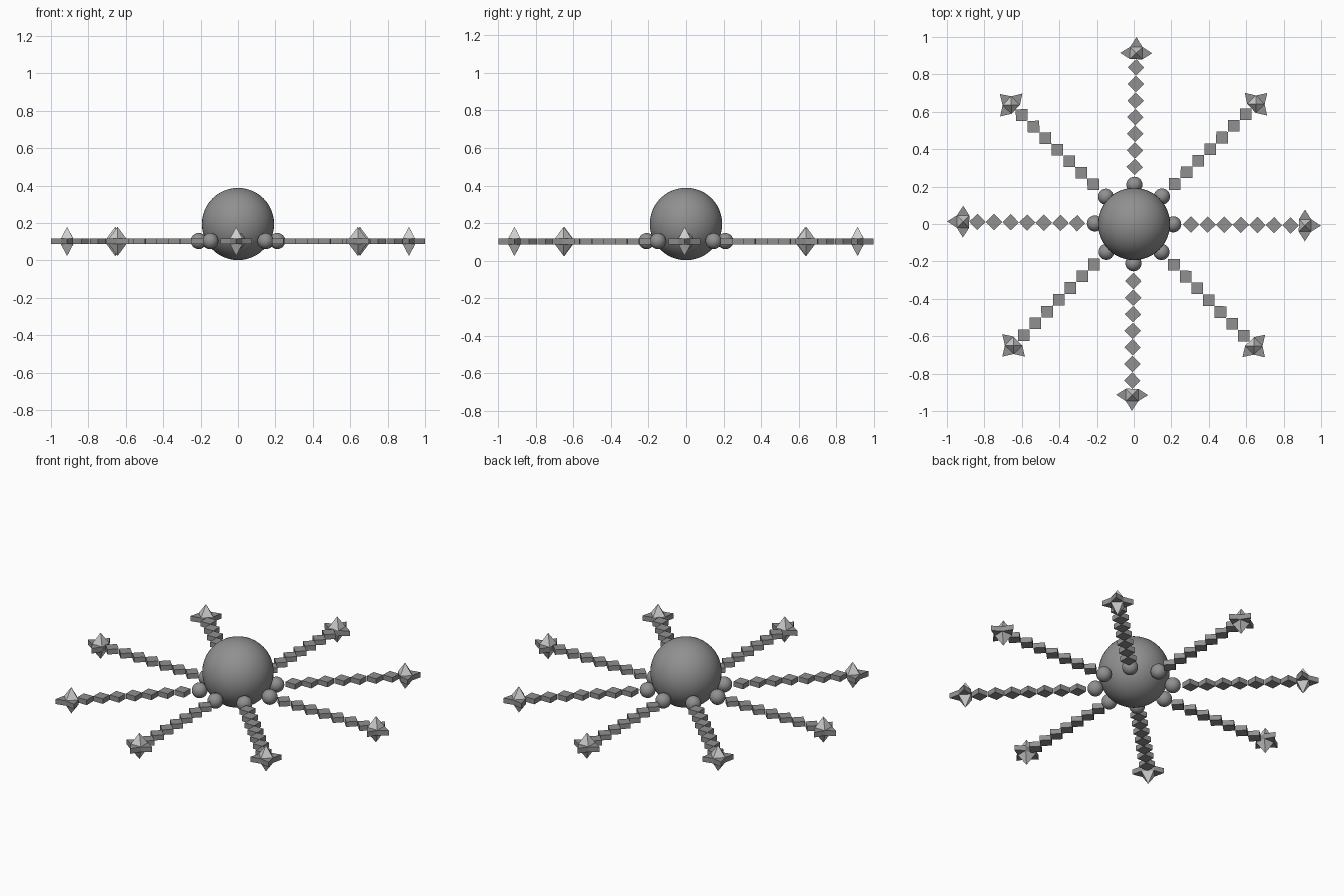
import bpy, bmesh
from math import radians, cos, sin, pi
from mathutils import Matrix, Vector

if "Cube" in bpy.data.objects:
    bpy.data.objects.remove(bpy.data.objects["Cube"], do_unlink=True)


def material(name, value):
    m = bpy.data.materials.new(name)
    m.use_nodes = True
    colour = (value, value, value, 1)
    m.diffuse_color = colour
    m.node_tree.nodes["Principled BSDF"].inputs["Base Color"].default_value = colour
    return m


GREY = material("mid grey", 0.28)
PALE = material("pale grey", 0.62)
ARM_Z = 0.102
THICK = 0.03
HALF = 0.033


def finish(bm, name, mat, smooth=False):
    bmesh.ops.recalc_face_normals(bm, faces=bm.faces)
    mesh = bpy.data.meshes.new(name)
    bm.to_mesh(mesh)
    bm.free()
    mesh.materials.append(mat)
    for p in mesh.polygons:
        p.use_smooth = smooth
    ob = bpy.data.objects.new(name, mesh)
    bpy.context.collection.objects.link(ob)
    return ob


def ball(name, radius, centre, segments):
    bm = bmesh.new()
    bmesh.ops.create_uvsphere(bm, u_segments=segments, v_segments=segments // 2,
                              radius=radius, matrix=Matrix.Translation(centre))
    finish(bm, name, GREY, True)


def chain(name, place):
    # Flat square links, touching corner to corner
    bm = bmesh.new()
    for i in range(7):
        local = (Matrix.Translation((0.305 + 0.0887 * i, 0, 0))
                 @ Matrix.Rotation(pi / 4, 4, "Z")
                 @ Matrix.Diagonal((0.062, 0.062, THICK, 1)))
        bmesh.ops.create_cube(bm, size=1, matrix=place @ local)
    finish(bm, name, GREY)


def star(name, place):
    # Square plate with three flat triangular points
    outline = [(-HALF, -HALF), (0, -0.085), (HALF, -HALF), (0.085, 0),
               (HALF, HALF), (0, 0.085), (-HALF, HALF)]
    bm = bmesh.new()
    face = bm.faces.new([bm.verts.new((x, y, -THICK / 2)) for x, y in outline])
    top = bmesh.ops.extrude_face_region(bm, geom=[face])["geom"]
    bmesh.ops.translate(bm, vec=(0, 0, THICK),
                        verts=[v for v in top if isinstance(v, bmesh.types.BMVert)])
    bm.transform(place)
    finish(bm, name, GREY)


def spikes(name, place):
    # Four-sided pyramids above and below the plate
    bm = bmesh.new()
    for side in (1, -1):
        z = side * THICK / 2
        base = [bm.verts.new((x * HALF, y * HALF, z))
                for x, y in ((-1, -1), (1, -1), (1, 1), (-1, 1))]
        tip = bm.verts.new((0, 0, side * 0.078))
        for i in range(4):
            bm.faces.new((base[i], base[(i + 1) % 4], tip))
    bm.transform(place)
    finish(bm, name, PALE)


# Round body
ball("body", 0.193, Vector((0, 0, 0.195)), 48)

# Eight arms, each very slightly off its even spacing
for i, drift in enumerate((-0.5, -0.5, -0.8, 0.9, -0.8, 0.2, -0.6, -0.5)):
    a = radians(45 * i + drift)
    ball(f"shoulder_{i + 1}", 0.043, Vector((0.21 * cos(a), 0.21 * sin(a), ARM_Z + 0.002)), 24)
    place = Matrix.Translation((0, 0, ARM_Z)) @ Matrix.Rotation(a, 4, "Z")
    end = place @ Matrix.Translation((0.914, 0, 0))
    chain(f"arm_links_{i + 1}", place)
    star(f"tip_star_{i + 1}", end)
    spikes(f"tip_spikes_{i + 1}", end)
